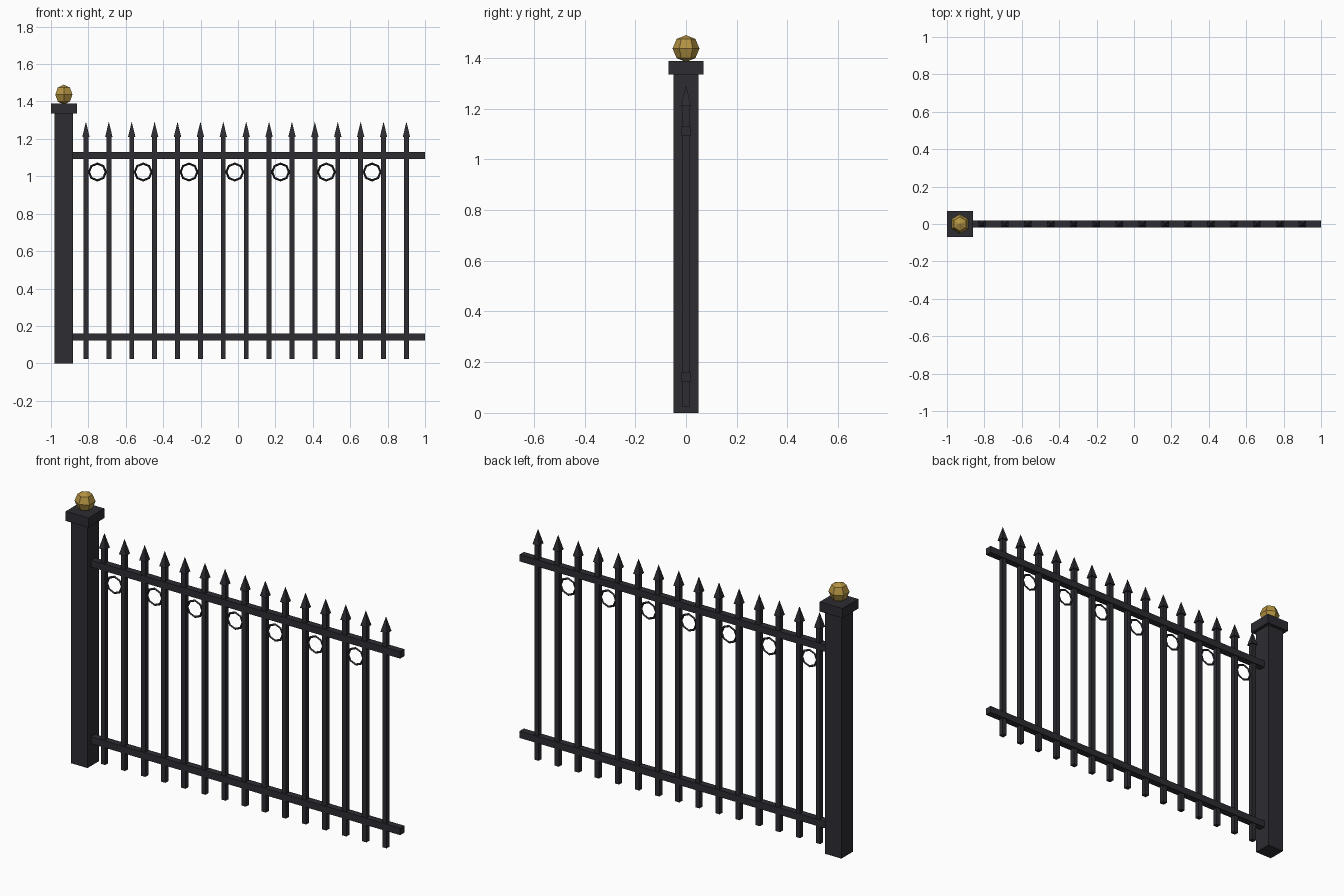
import bpy
from math import radians

cube = bpy.data.objects.get("Cube")
if cube:
    bpy.data.objects.remove(cube, do_unlink=True)


def material(name, rgb):
    m = bpy.data.materials.new(name)
    m.use_nodes = True
    m.diffuse_color = (*rgb, 1)
    m.node_tree.nodes["Principled BSDF"].inputs["Base Color"].default_value = (*rgb, 1)
    return m


IRON = material("dark_iron", (0.026, 0.025, 0.032))
GOLD = material("aged_gold", (0.45, 0.29, 0.055))


def finish(name, mat):
    ob = bpy.context.object
    ob.name = name
    ob.data.materials.append(mat)
    bpy.ops.object.transform_apply(location=False, rotation=True, scale=True)
    return ob


def box(name, x, width, depth, z0, z1):
    bpy.ops.mesh.primitive_cube_add(size=1, location=(x, 0, (z0 + z1) / 2))
    bpy.context.object.scale = (width, depth, z1 - z0)
    return finish(name, IRON)


# Post with cap and faceted ball finial
POST_X = -0.931
box("post", POST_X, 0.1, 0.1, 0, 1.34)
box("post_cap", POST_X, 0.138, 0.138, 1.335, 1.388)
bpy.ops.mesh.primitive_uv_sphere_add(segments=6, ring_count=4, radius=0.053,
                                     location=(POST_X, 0, 1.437))
finish("ball_finial", GOLD)

# Horizontal rails running from the post
RAIL_START, RAIL_END = -0.885, 1.0
for name, z in (("lower_rail", 0.141), ("upper_rail", 1.112)):
    box(name, (RAIL_START + RAIL_END) / 2, RAIL_END - RAIL_START, 0.037,
        z - 0.019, z + 0.019)

# Pickets with pyramid spear heads, and a ring in every other gap
COUNT, FIRST, STEP = 15, -0.813, 0.1224
for i in range(COUNT):
    x = FIRST + i * STEP
    box(f"picket_{i + 1}", x, 0.026, 0.026, 0.024, 1.215)
    bpy.ops.mesh.primitive_cone_add(vertices=4, radius1=0.028, radius2=0, depth=0.082,
                                    location=(x, 0, 1.251), rotation=(0, 0, radians(45)))
    finish(f"spear_head_{i + 1}", IRON)
    if i % 2 == 0 and i < COUNT - 1:
        bpy.ops.mesh.primitive_torus_add(major_segments=8, minor_segments=4,
                                         major_radius=0.045, minor_radius=0.006,
                                         location=(x + STEP / 2, 0, 1.023),
                                         rotation=(radians(90), 0, 0))
        finish(f"ring_{i // 2 + 1}", IRON)
